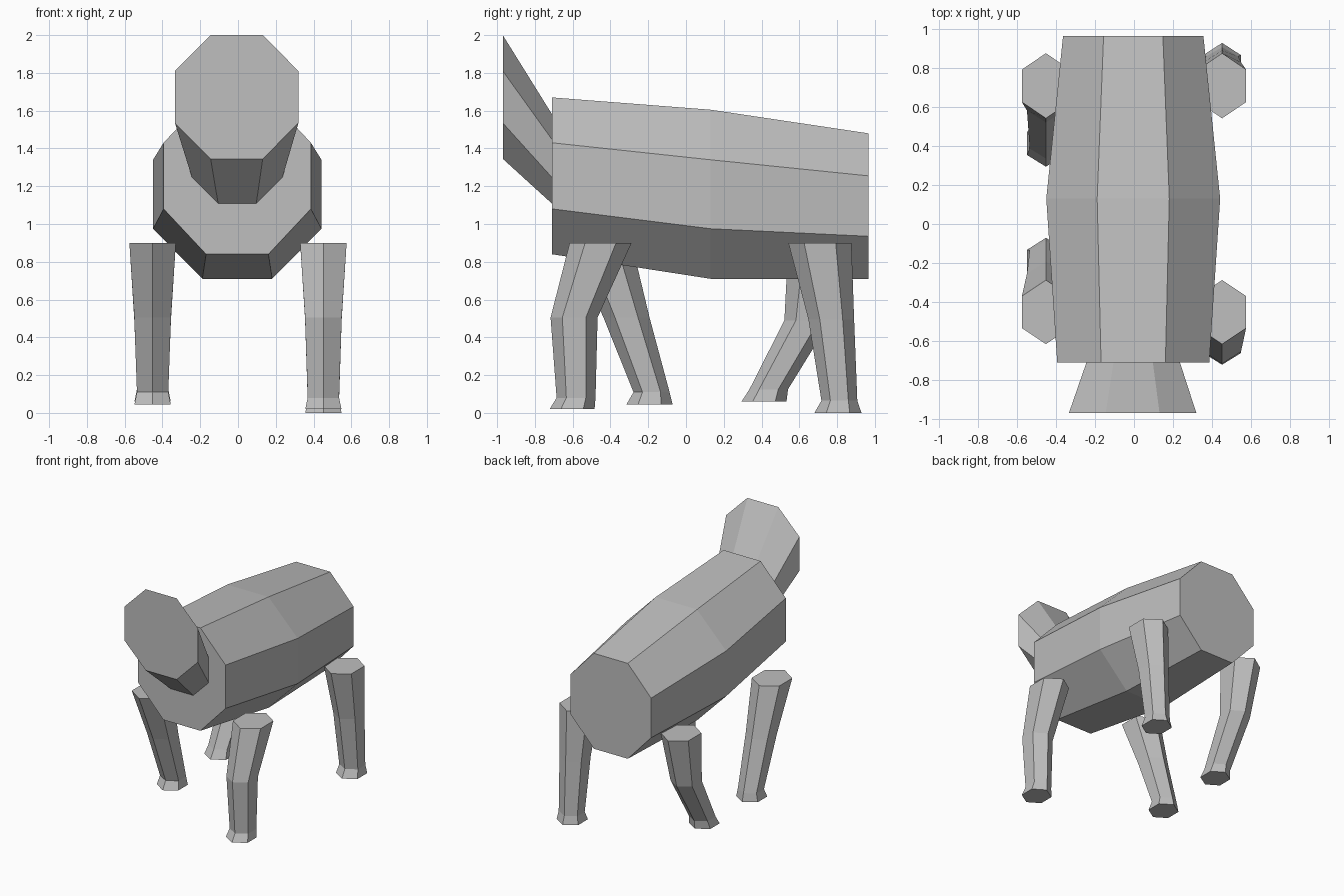
import bpy
import bmesh

if "Cube" in bpy.data.objects:
    bpy.data.objects.remove(bpy.data.objects["Cube"], do_unlink=True)

# One plain grey for the whole animal
grey = bpy.data.materials.new("plain grey")
grey.use_nodes = True
colour = (0.52, 0.52, 0.52, 1)
grey.diffuse_color = colour
grey.node_tree.nodes["Principled BSDF"].inputs["Base Color"].default_value = colour


def loft(name, rings):
    """Skin a row of equal rings with flat faces and cap both ends."""
    bm = bmesh.new()
    loops = [[bm.verts.new(p) for p in ring] for ring in rings]
    for a, b in zip(loops, loops[1:]):
        for i in range(len(a)):
            j = (i + 1) % len(a)
            bm.faces.new((a[i], a[j], b[j], b[i]))
    bm.faces.new(loops[0])
    bm.faces.new(loops[-1])
    bmesh.ops.recalc_face_normals(bm, faces=bm.faces)
    mesh = bpy.data.meshes.new(name)
    bm.to_mesh(mesh)
    bm.free()
    mesh.materials.append(grey)
    obj = bpy.data.objects.new(name, mesh)
    bpy.context.collection.objects.link(obj)
    return obj


def octagon(x, y, wide, narrow, bottom, low, high, top):
    """Upright eight-sided section facing along y."""
    right = [(narrow, top), (wide, high), (wide, low), (narrow, bottom)]
    left = [(-w, z) for w, z in reversed(right)]
    return [(x + w, y, z) for w, z in right + left]


def hexagon(x, z, back, front, half_width):
    """Level six-sided section with its points along y."""
    mid, r = (back + front) / 2, (front - back) / 2
    return [(x, mid + r, z), (x + half_width, mid + r / 2, z),
            (x + half_width, mid - r / 2, z), (x, mid - r, z),
            (x - half_width, mid - r / 2, z), (x - half_width, mid + r / 2, z)]


# Barrel-shaped trunk
loft("body", [
    octagon(-0.004, -0.71, 0.39, 0.165, 0.84, 1.08, 1.43, 1.67),
    octagon(-0.004, 0.13, 0.446, 0.185, 0.71, 0.975, 1.34, 1.605),
    octagon(-0.004, 0.965, 0.36, 0.152, 0.71, 0.935, 1.255, 1.48),
])

# Flared head, its narrow end set slightly into the body
loft("head", [
    octagon(-0.007, -0.97, 0.327, 0.138, 1.345, 1.535, 1.81, 2.0),
    octagon(-0.004, -0.69, 0.233, 0.098, 1.09, 1.225, 1.42, 1.55),
])

# Legs: height and y extent of hip, knee, ankle and sole
front_hip, back_hip = (0.9, -0.616, -0.288), (0.9, 0.542, 0.876)
legs = {
    "front_left_leg": (1, [front_hip, (0.505, -0.717, -0.468),
                           (0.08, -0.685, -0.479), (0.02, -0.722, -0.484)]),
    "front_right_leg": (-1, [front_hip, (0.505, -0.437, -0.193),
                             (0.11, -0.278, -0.087), (0.045, -0.315, -0.071)]),
    "back_left_leg": (1, [back_hip, (0.495, 0.648, 0.89),
                          (0.065, 0.717, 0.907), (0.0, 0.68, 0.929)]),
    "back_right_leg": (-1, [back_hip, (0.49, 0.521, 0.765),
                            (0.125, 0.336, 0.54), (0.06, 0.294, 0.532)]),
}
half_widths = (0.123, 0.097, 0.083, 0.096)
for name, (side, joints) in legs.items():
    loft(name, [hexagon(0.452 * side, z, back, front, w)
                for (z, back, front), w in zip(joints, half_widths)])
